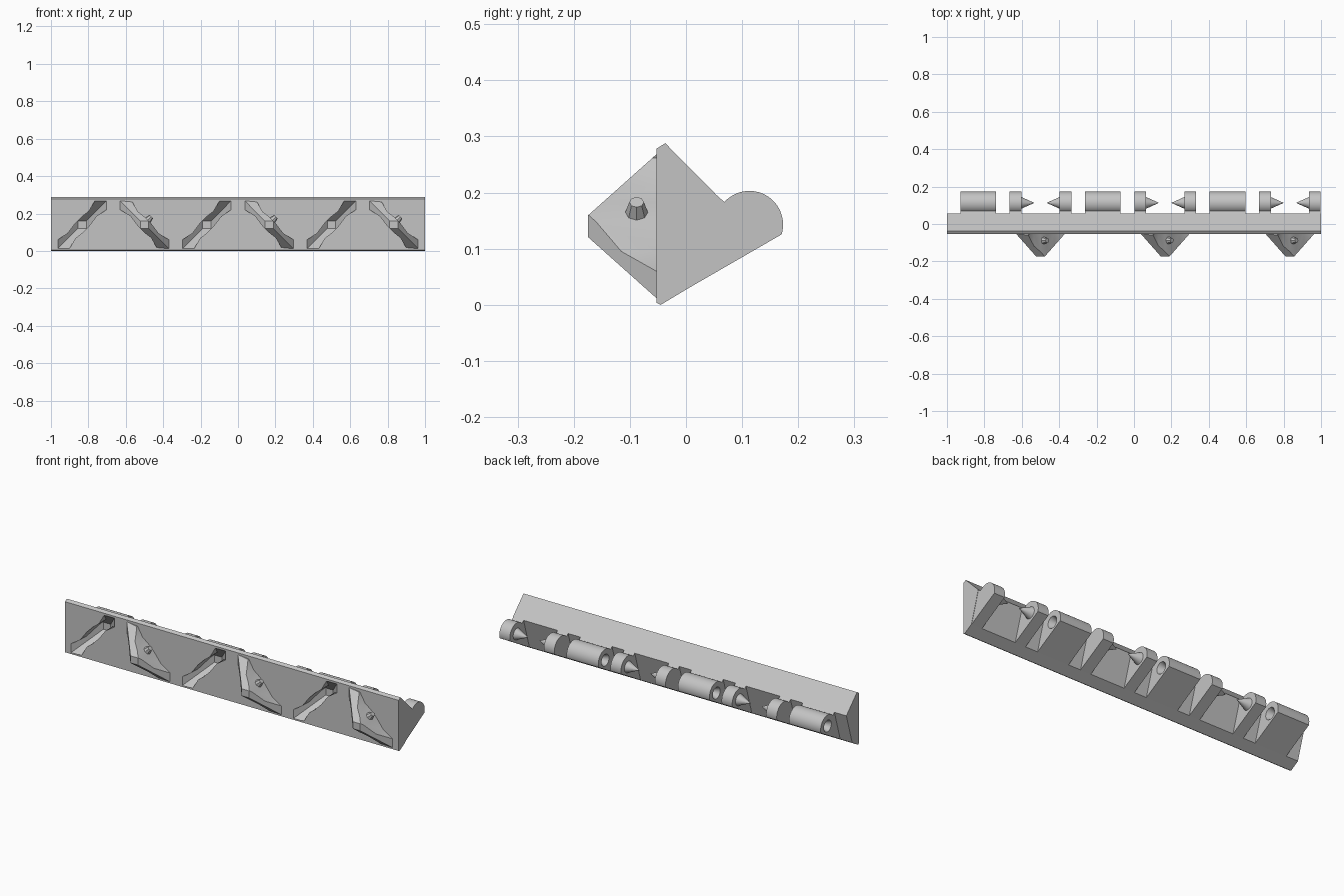
import bpy, bmesh, math
from mathutils import Matrix, Vector

if "Cube" in bpy.data.objects:
    bpy.data.objects.remove(bpy.data.objects["Cube"], do_unlink=True)

grey = bpy.data.materials.new("plain grey")
grey.use_nodes = True
COLOUR = (0.55, 0.55, 0.55, 1)
grey.diffuse_color = COLOUR
grey.node_tree.nodes["Principled BSDF"].inputs["Base Color"].default_value = COLOUR

FRONT = -0.053           # y of the bar's front face
PIN_Y, PIN_Z = 0.113, 0.143
MID_Z = 0.14
PERIOD = 2 / 3


def finish(name, bm):
    bmesh.ops.recalc_face_normals(bm, faces=bm.faces)
    mesh = bpy.data.meshes.new(name)
    bm.to_mesh(mesh)
    bm.free()
    mesh.materials.append(grey)
    ob = bpy.data.objects.new(name, mesh)
    bpy.context.collection.objects.link(ob)
    return ob


def loft(name, rings):
    """Solid skinned through rings of 3D points."""
    bm = bmesh.new()
    loops = [[bm.verts.new(p) for p in ring] for ring in rings]
    for a, b in zip(loops, loops[1:]):
        for i in range(len(a)):
            j = (i + 1) % len(a)
            bm.faces.new((a[i], a[j], b[j], b[i]))
    bm.faces.new(loops[0])
    bm.faces.new(loops[-1])
    return finish(name, bm)


def prism_x(name, profile, x0, x1):
    return loft(name, [[(x, y, z) for y, z in profile] for x in (x0, x1)])


def cone(name, base, tip, r1, r2, segments=32):
    base, tip = Vector(base), Vector(tip)
    axis = tip - base
    bm = bmesh.new()
    turn = axis.to_track_quat('Z', 'Y').to_matrix().to_4x4()
    bmesh.ops.create_cone(bm, cap_ends=True, segments=segments, radius1=r1, radius2=r2,
                          depth=axis.length,
                          matrix=Matrix.Translation((base + tip) / 2) @ turn)
    return finish(name, bm)


def boolean(ob, tool, operation):
    mod = ob.modifiers.new("bool", 'BOOLEAN')
    mod.object, mod.operation, mod.solver = tool, operation, 'EXACT'
    bpy.context.view_layer.update()
    mesh = bpy.data.meshes.new_from_object(
        ob.evaluated_get(bpy.context.evaluated_depsgraph_get()))
    ob.modifiers.clear()
    ob.data = mesh


def discard(ob):
    bpy.data.objects.remove(ob, do_unlink=True)


# Half of the S-shaped outline; the other half is its half turn
S_HALF = [(-0.13, 0.128), (-0.065, 0.122), (-0.035, 0.07), (0, 0.043),
          (0.035, 0.008), (0.075, -0.045), (0.13, -0.08)]
S_SHAPE = S_HALF + [(-x, -z) for x, z in S_HALF]


def lock_shape(name, cx, side, scale):
    """S-shaped fin clipped by a blunt pyramid; side -1 sticks out, +1 goes in."""
    s_ring = [[(cx - side * x * scale, FRONT + side * d, MID_Z + z * scale)
               for x, z in S_SHAPE] for d in (-0.02, 0.2)]
    fin = loft(name, s_ring)
    rings = []
    for d, hx, hz in ((-0.008, 0.137, 0.135), (0.122, 0.022, 0.019)):
        rings.append([(cx + hx * i, FRONT + side * d, MID_Z + hz * k)
                      for i, k in ((-1, -1), (1, -1), (1, 1), (-1, 1))])
    pyramid = loft("pyramid", rings)
    boolean(fin, pyramid, 'INTERSECT')
    discard(pyramid)
    return fin


# Triangular bar
BAR = [(FRONT, 0.004), (-0.045, 0), (0.005, 0.03), (0.055, 0.195),
       (-0.037, 0.288), (FRONT, 0.278)]
bar = prism_x("bar", BAR, -1, 1)

# Hinge arm profile with a rounded end
ARM = [(0.055, 0.195), (0.005, 0.03)]
for i in range(25):
    a = math.radians(-17 + 155 * i / 24)
    ARM.append((PIN_Y + 0.06 * math.cos(a), PIN_Z + 0.06 * math.sin(a)))

parts = [bar]
for n in range(3):
    cx_in = -5 / 6 + n * PERIOD      # socket and recess station
    cx_out = -0.5 + n * PERIOD       # pin and fin station

    # Wide knuckle with a conical socket in each end
    knuckle = prism_x("socket_knuckle", ARM, cx_in - 0.095, cx_in + 0.095)
    for s in (-1, 1):
        hole = cone("hole", (cx_in + s * 0.105, PIN_Y, PIN_Z),
                    (cx_in + s * 0.025, PIN_Y, PIN_Z), 0.036, 0.001)
        boolean(knuckle, hole, 'DIFFERENCE')
        discard(hole)

    # Recess in the front face
    recess = lock_shape("recess", cx_in, 1, 1.03)
    for ob in (bar, knuckle):
        boolean(ob, recess, 'DIFFERENCE')
    discard(recess)
    parts.append(knuckle)

    # Facing pair of pin arms
    for s in (-1, 1):
        parts.append(prism_x("pin_arm", ARM, cx_out + s * 0.102, cx_out + s * 0.165))
        parts.append(cone("pin", (cx_out + s * 0.102, PIN_Y, PIN_Z),
                          (cx_out + s * 0.035, PIN_Y, PIN_Z), 0.031, 0.001))

    # Locking fin with a small blunt nub on its upper side
    parts.append(lock_shape("locking_fin", cx_out, -1, 1))
    parts.append(cone("nub", (cx_out + 0.008, -0.088, 0.155),
                      (cx_out + 0.036, -0.088, 0.183), 0.024, 0.013, 8))

# Smooth the round surfaces, keep corners crisp
bpy.ops.object.select_all(action='DESELECT')
for ob in parts:
    ob.select_set(True)
bpy.context.view_layer.objects.active = bar
bpy.ops.object.shade_smooth_by_angle(angle=math.radians(25))
